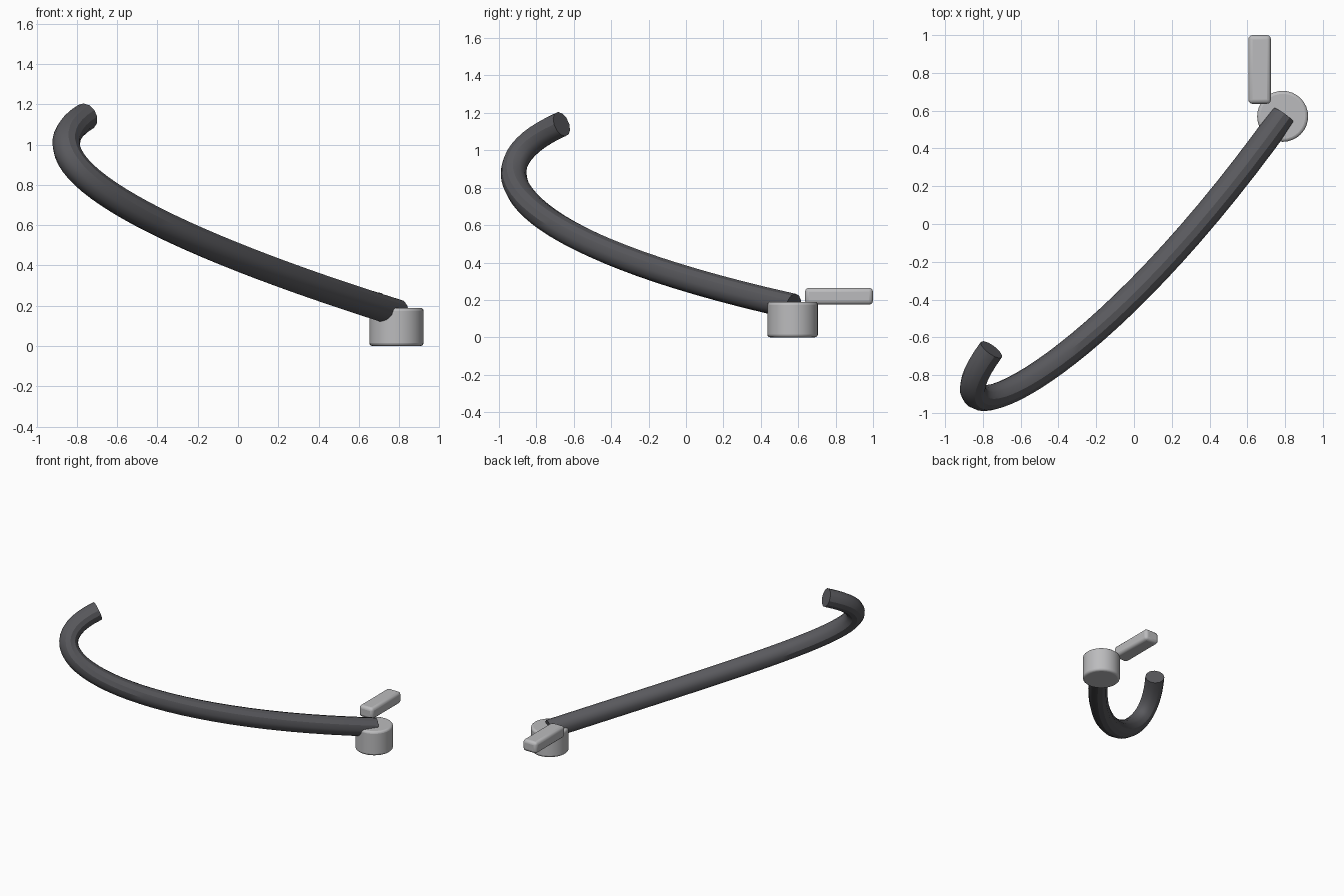
import bpy

cube = bpy.data.objects.get("Cube")
if cube:
    bpy.data.objects.remove(cube)


def material(name, colour):
    mat = bpy.data.materials.new(name)
    mat.use_nodes = True
    mat.diffuse_color = (*colour, 1)
    mat.node_tree.nodes["Principled BSDF"].inputs["Base Color"].default_value = (*colour, 1)
    return mat


rubber = material("dark grey rubber", (0.1, 0.1, 0.11))
metal = material("light grey metal", (0.5, 0.5, 0.51))


def finish(obj, name, mat, bevel=0):
    obj.name = name
    obj.data.materials.append(mat)
    if bevel:
        mod = obj.modifiers.new("rounded edges", "BEVEL")
        mod.width = bevel
        mod.segments = 3
        mod.limit_method = "ANGLE"
    bpy.ops.object.shade_smooth_by_angle()


# Hose: one long curve with a hooked free end and closed caps
curve = bpy.data.curves.new("hose", "CURVE")
curve.dimensions = "3D"
curve.resolution_u = 32
curve.bevel_depth = 0.069
curve.bevel_resolution = 4
curve.use_fill_caps = True
spline = curve.splines.new("BEZIER")
spline.bezier_points.add(1)
start, end = spline.bezier_points
for point in (start, end):
    point.handle_left_type = point.handle_right_type = "FREE"
start.co = start.handle_left = (0.79, 0.575, 0.165)
start.handle_right = (-0.3, -0.95, 0.506)
end.handle_left = (-1.15, -1.2, 0.902)
end.co = end.handle_right = (-0.755, -0.665, 1.14)
hose = bpy.data.objects.new("hose", curve)
bpy.context.collection.objects.link(hose)
bpy.ops.object.select_all(action="DESELECT")
hose.select_set(True)
bpy.context.view_layer.objects.active = hose
bpy.ops.object.convert(target="MESH")
finish(bpy.context.object, "hose", rubber)

# Round base fitting
bpy.ops.mesh.primitive_cylinder_add(vertices=32, radius=0.135, depth=0.19,
                                    location=(0.787, 0.57, 0.095))
finish(bpy.context.object, "base_fitting", metal, 0.016)

# Lever handle
bpy.ops.mesh.primitive_cube_add(size=1, location=(0.665, 0.818, 0.22))
lever = bpy.context.object
lever.scale = (0.12, 0.364, 0.09)
bpy.ops.object.transform_apply(location=False, rotation=False, scale=True)
finish(lever, "lever_handle", metal, 0.022)
